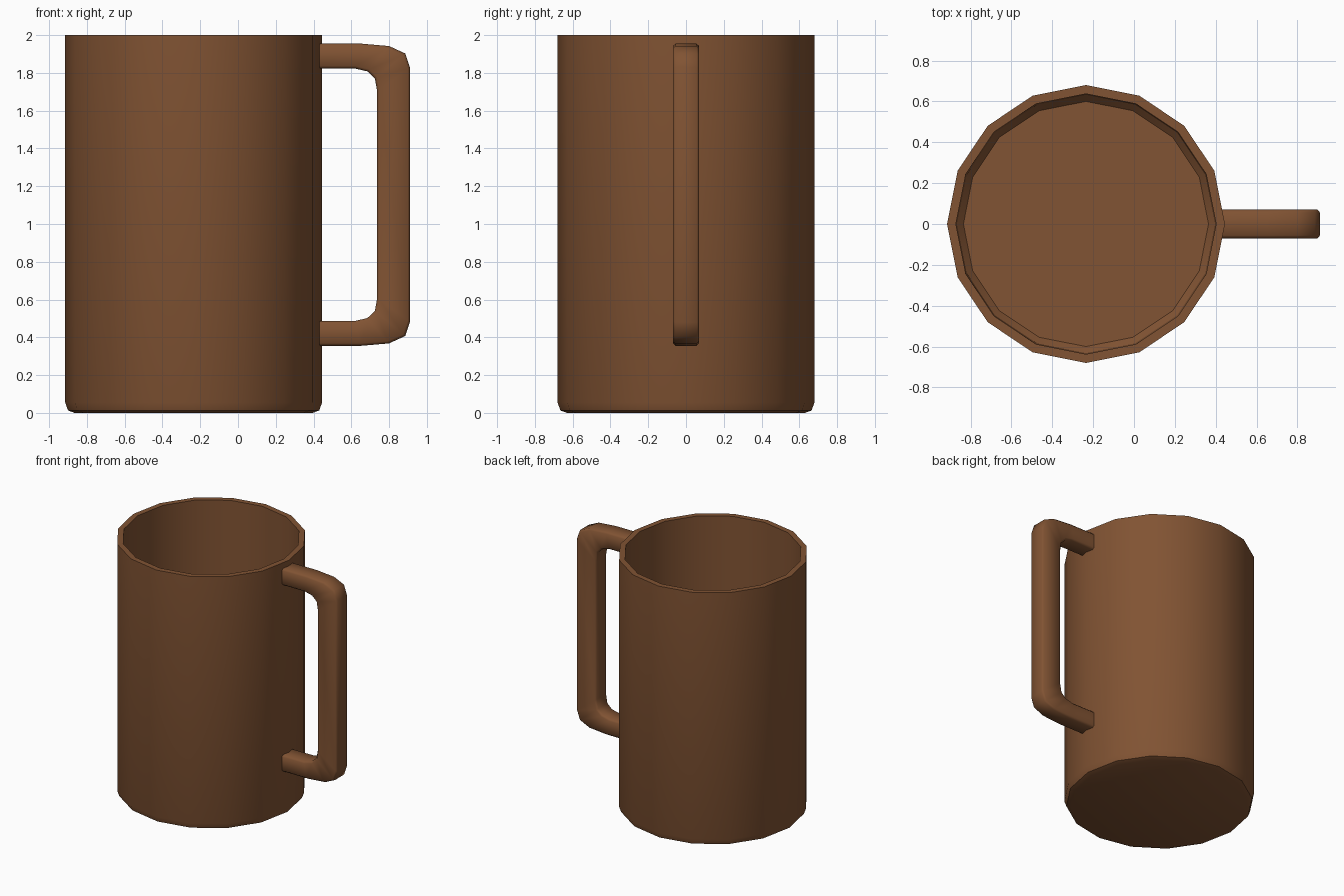
import bpy, bmesh, math

if "Cube" in bpy.data.objects:
    bpy.data.objects.remove(bpy.data.objects["Cube"])

clay = bpy.data.materials.new("brown_clay")
clay.diffuse_color = (0.22, 0.087, 0.033, 1)
clay.use_nodes = True
clay.node_tree.nodes["Principled BSDF"].inputs["Base Color"].default_value = clay.diffuse_color


def finish(name, bm, angle):
    bmesh.ops.recalc_face_normals(bm, faces=bm.faces)
    mesh = bpy.data.meshes.new(name)
    bm.to_mesh(mesh)
    bm.free()
    mesh.materials.append(clay)
    ob = bpy.data.objects.new(name, mesh)
    bpy.context.collection.objects.link(ob)
    bpy.ops.object.select_all(action='DESELECT')
    ob.select_set(True)
    bpy.context.view_layer.objects.active = ob
    bpy.ops.object.shade_smooth_by_angle(angle=math.radians(angle))
    return ob


# Cup: 16-sided hollow body, outer wall, rim, inner wall and floor
SIDES, CX = 16, -0.235
profile = [(0.63, 0), (0.665, 0.013), (0.68, 0.055), (0.68, 2.0),
           (0.637, 2.0), (0.632, 0.09), (0.60, 0.055)]
bm = bmesh.new()
rings = []
for r, z in profile:
    rings.append([bm.verts.new((CX + r * math.cos(2 * math.pi * i / SIDES),
                                r * math.sin(2 * math.pi * i / SIDES), z))
                  for i in range(SIDES)])
for a, b in zip(rings, rings[1:]):
    for i in range(SIDES):
        j = (i + 1) % SIDES
        bm.faces.new((a[i], a[j], b[j], b[i]))
bm.faces.new(rings[0])
bm.faces.new(rings[-1])
finish("cup_body", bm, 40)

# Handle: upper half of outer and inner outline, mirrored about its mid height
MID = 1.155
outer = [(0.425, 1.955), (0.65, 1.955), (0.80, 1.942), (0.885, 1.903), (0.91, 1.83)]
inner = [(0.425, 1.823), (0.62, 1.823), (0.685, 1.808), (0.725, 1.77), (0.737, 1.70)]


def full(half):
    return half + [(x, 2 * MID - z) for x, z in reversed(half)]


# Cross-section with chamfered corners: (blend outer->inner, y)
W, C = 0.07, 0.014
bm = bmesh.new()
sections = []
for (ox, oz), (ix, iz) in zip(full(outer), full(inner)):
    t = C / math.hypot(ix - ox, iz - oz)
    cross = [(0, -W + C), (0, W - C), (t, W), (1 - t, W),
             (1, W - C), (1, -W + C), (1 - t, -W), (t, -W)]
    sections.append([bm.verts.new((ox + (ix - ox) * f, y, oz + (iz - oz) * f))
                     for f, y in cross])
for a, b in zip(sections, sections[1:]):
    for i in range(8):
        j = (i + 1) % 8
        bm.faces.new((a[i], a[j], b[j], b[i]))
bm.faces.new(sections[0])
bm.faces.new(sections[-1])
finish("handle", bm, 50)
